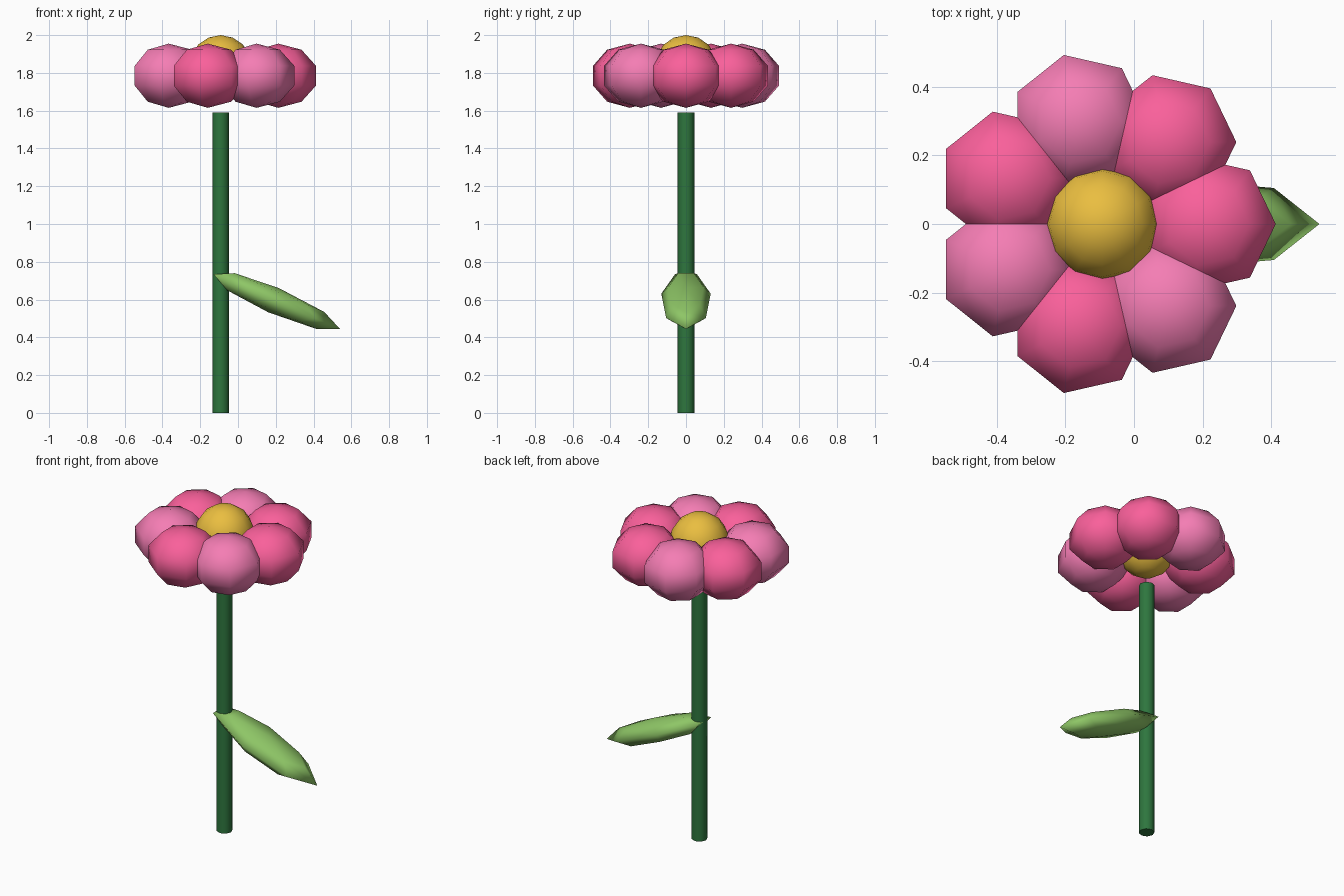
import bpy, bmesh
from math import sin, cos, pi, tau, radians
from mathutils import Matrix, Vector

if "Cube" in bpy.data.objects:
    bpy.data.objects.remove(bpy.data.objects["Cube"])


def material(name, rgb):
    m = bpy.data.materials.new(name)
    lin = [((c / 255 + 0.055) / 1.055) ** 2.4 for c in rgb]
    m.diffuse_color = (*lin, 1)
    m.use_nodes = True
    m.node_tree.nodes["Principled BSDF"].inputs["Base Color"].default_value = m.diffuse_color
    return m


def ellipsoid(name, loc, size, segs, rings, mat, rot=Matrix()):
    """Low-poly sphere with a vertex column on local +x."""
    bm = bmesh.new()
    top, bottom = bm.verts.new((0, 0, 1)), bm.verts.new((0, 0, -1))
    rows = []
    for r in range(1, rings):
        p = pi * r / rings
        rows.append([bm.verts.new((sin(p) * cos(tau * s / segs),
                                   sin(p) * sin(tau * s / segs), cos(p)))
                     for s in range(segs)])
    for s in range(segs):
        t = (s + 1) % segs
        bm.faces.new((top, rows[0][s], rows[0][t]))
        bm.faces.new((bottom, rows[-1][t], rows[-1][s]))
        for a, b in zip(rows, rows[1:]):
            bm.faces.new((a[s], b[s], b[t], a[t]))
    bm.transform(rot @ Matrix.Diagonal((*size, 1)))
    for f in bm.faces:
        f.smooth = True
    me = bpy.data.meshes.new(name)
    bm.to_mesh(me)
    bm.free()
    me.materials.append(mat)
    ob = bpy.data.objects.new(name, me)
    ob.location = loc
    bpy.context.collection.objects.link(ob)
    return ob


X0 = -0.092
pink = material("petal_pink", (250, 96, 155))
light_pink = material("petal_light_pink", (245, 125, 180))
gold = material("flower_gold", (234, 190, 64))
green = material("stem_green", (46, 118, 62))
leaf_green = material("leaf_green", (142, 198, 102))

# Stem
bpy.ops.mesh.primitive_cylinder_add(vertices=8, radius=0.044, depth=1.59,
                                    location=(X0, 0, 0.795))
stem = bpy.context.object
stem.name = "stem"
stem.data.materials.append(green)
bpy.ops.object.shade_smooth_by_angle(angle=radians(60))

# Leaf: flattened ellipsoid drooping towards +x
ellipsoid("leaf", (0.1875, 0, 0.597), (0.384, 0.134, 0.07), 7, 4, leaf_green,
          Matrix.Rotation(radians(23.4), 4, 'Y'))

# Flower centre
ellipsoid("flower_centre", (X0, 0, 1.83), (0.167, 0.167, 0.17), 12, 8, gold)

# Ring of seven petals in alternating pinks
for i in range(7):
    rot = Matrix.Rotation(-tau * i / 7, 4, 'Z')
    loc = Vector((X0, 0, 1.785)) + rot @ Vector((0.305, 0, 0))
    ellipsoid(f"petal_{i + 1}", loc, (0.21, 0.21, 0.17), 7, 5,
              light_pink if i % 2 else pink, rot)
